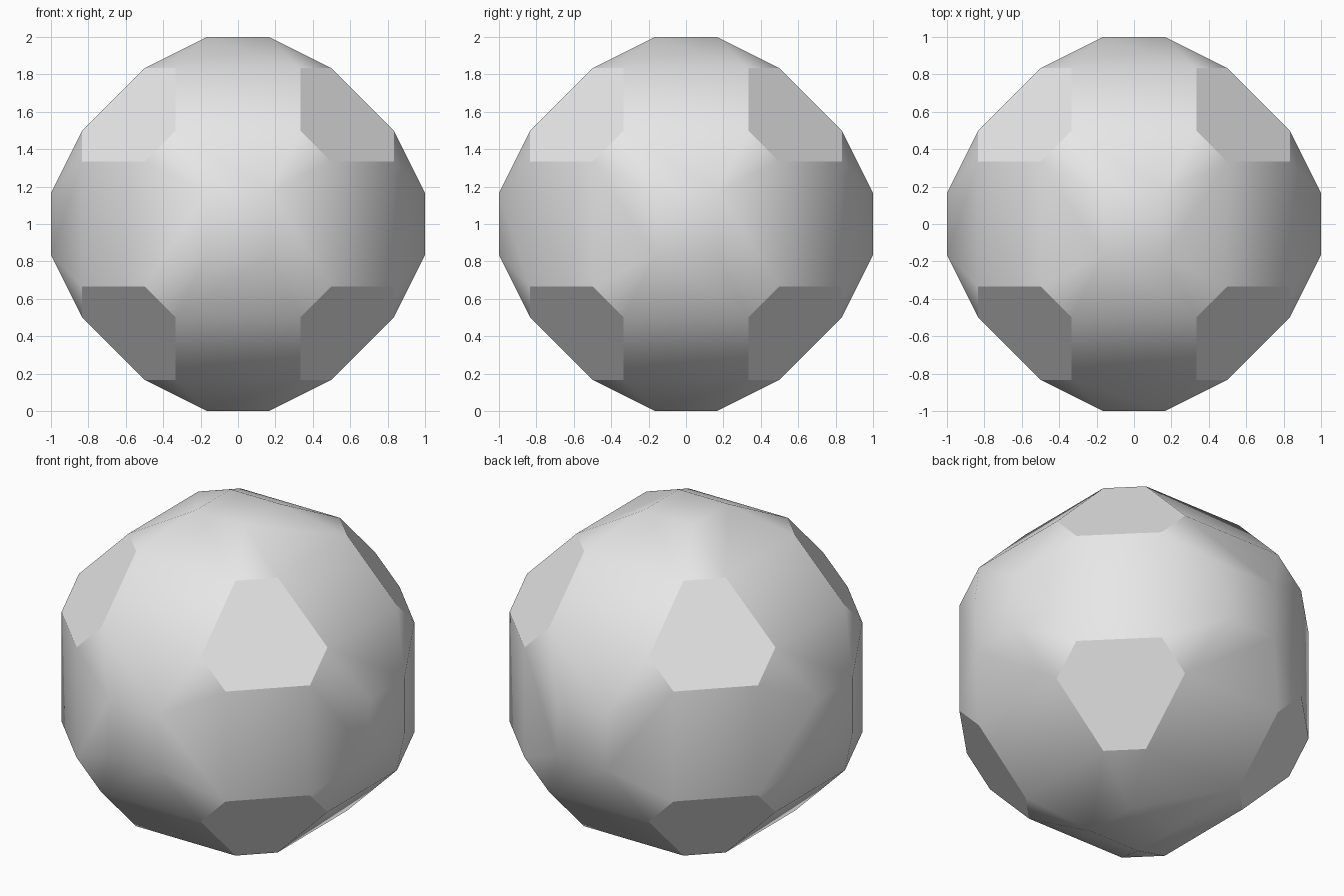
import bpy, bmesh, math
from mathutils import Vector

if "Cube" in bpy.data.objects:
    bpy.data.objects.remove(bpy.data.objects["Cube"], do_unlink=True)

# Single plain grey material
grey = bpy.data.materials.new("plain grey")
grey.use_nodes = True
colour = (0.8, 0.8, 0.8, 1.0)
grey.diffuse_color = colour
grey.node_tree.nodes["Principled BSDF"].inputs["Base Color"].default_value = colour


def corners(a, b, c):
    """All distinct orderings and sign changes of a corner position, in sixths."""
    orders = {(a, b, c), (b, c, a), (c, a, b), (a, c, b), (c, b, a), (b, a, c)}
    signs = (-1, 1)
    return [Vector((sx * x, sy * y, sz * z)) / 6
            for x, y, z in sorted(orders)
            for sx in signs for sy in signs for sz in signs]


# Ball: hull over the small square caps (1,1,6) and the corner hexagons (2,3,5)
bm = bmesh.new()
for co in corners(1, 1, 6) + corners(2, 3, 5):
    bm.verts.new(co + Vector((0, 0, 1)))
bmesh.ops.convex_hull(bm, input=bm.verts[:])

# Merge the hull triangles into flat squares, rectangles, trapezoids and hexagons
bmesh.ops.dissolve_limit(bm, angle_limit=math.radians(2),
                         verts=bm.verts[:], edges=bm.edges[:])
bmesh.ops.recalc_face_normals(bm, faces=bm.faces[:])

mesh = bpy.data.meshes.new("faceted_ball")
bm.to_mesh(mesh)
bm.free()
mesh.materials.append(grey)
ball = bpy.data.objects.new("faceted_ball", mesh)
bpy.context.collection.objects.link(ball)

# Rounded bands stay smooth, the hexagon rims stay crisp
bpy.ops.object.select_all(action='DESELECT')
ball.select_set(True)
bpy.context.view_layer.objects.active = ball
bpy.ops.object.shade_smooth_by_angle(angle=math.radians(28))
